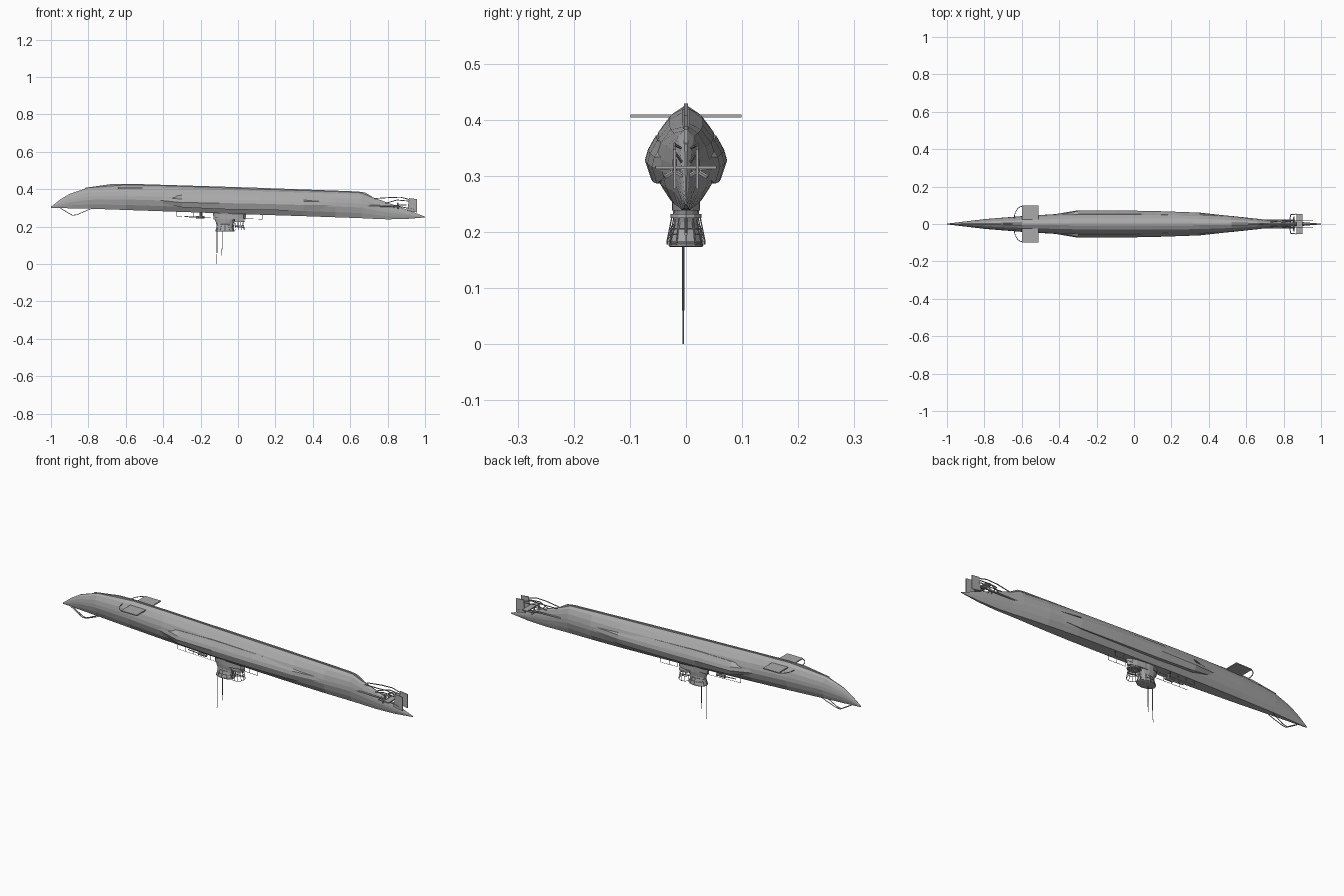
import bpy, bmesh, math
from mathutils import Vector

cube = bpy.data.objects.get("Cube")
if cube:
    bpy.data.objects.remove(cube)

grey = bpy.data.materials.new("hull grey")
grey.use_nodes = True
colour = (0.4, 0.4, 0.4, 1)
grey.diffuse_color = colour
grey.node_tree.nodes["Principled BSDF"].inputs["Base Color"].default_value = colour


def finish(name, bm):
    bmesh.ops.recalc_face_normals(bm, faces=bm.faces)
    mesh = bpy.data.meshes.new(name)
    bm.to_mesh(mesh)
    bm.free()
    mesh.materials.append(grey)
    ob = bpy.data.objects.new(name, mesh)
    bpy.context.collection.objects.link(ob)
    return ob


def loft(name, rings):
    """Skin closed rings of equal point count and cap both ends."""
    bm = bmesh.new()
    loops = [[bm.verts.new(p) for p in ring] for ring in rings]
    for a, b in zip(loops, loops[1:]):
        for i in range(len(a)):
            j = (i + 1) % len(a)
            bm.faces.new((a[i], a[j], b[j], b[i]))
    bm.faces.new(loops[0])
    bm.faces.new(loops[-1])
    return finish(name, bm)


def box(name, x, y, z):
    return loft(name, [[(x[0], y[0], h), (x[1], y[0], h), (x[1], y[1], h), (x[0], y[1], h)] for h in z])


def rods(name, paths, r=0.0015, sides=5):
    """Join round bars running along each path of points."""
    bm = bmesh.new()
    for path in paths:
        for a, b in zip(path, path[1:]):
            a, b = Vector(a), Vector(b)
            d = b - a
            m = d.to_track_quat('Z', 'Y').to_matrix().to_4x4()
            m.translation = (a + b) / 2
            bmesh.ops.create_cone(bm, cap_ends=True, segments=sides, radius1=r, radius2=r, depth=d.length, matrix=m)
    return finish(name, bm)


def mirror_y(path):
    return [(x, -y, z) for x, y, z in path]


def both(path):
    return [path, mirror_y(path)]


def deck_z(x):
    return 0.268 - 0.035 * x


# Hull, lying keel upward: x, half width, deck height, keel height
stations = [(-1, .002, .300, .306), (-.95, .008, .299, .345), (-.9, .014, .298, .375),
            (-.8, .026, .296, .409), (-.6, .042, .289, .423), (-.4, .054, .282, .419),
            (-.2, .060, .275, .412), (.1, .060, .264, .401), (.35, .055, .256, .393),
            (.52, .043, .250, .387), (.66, .028, .245, .381), (.72, .021, .242, .357),
            (.8, .016, .239, .328), (.9, .010, .241, .292), (1, .002, .249, .253)]
section = [(.12, 1), (.5, .92), (.82, .75), (.97, .57), (1, .42), (.82, .2), (.5, 0)]
rings = []
for x, w, low, high in stations:
    half = [(x, w * u, low + (high - low) * v) for u, v in section]
    rings.append(half + mirror_y(half)[::-1])
loft("hull", rings)

# Keel bar
keel = [(-.82, .405, .407), (-.68, .41, .427), (-.58, .41, .429), (.1, .39, .408), (.64, .37, .388), (.68, .365, .382), (.72, .345, .358)]
loft("keel", [[(x, -.004, a), (x, .004, a), (x, .004, b), (x, -.004, b)] for x, a, b in keel])

# Saddle tanks: x, bulge, lower edge, ridge, upper edge relative to the deck
tank = [(-.45, .048, .05, .06, .07), (-.3, .073, .025, .05, .09), (-.1, .073, .022, .055, .1),
        (.12, .069, .025, .058, .1), (.35, .061, .03, .06, .095), (.52, .042, .05, .065, .075)]
for side, s in (("left", 1), ("right", -1)):
    loft(side + "_saddle_tank", [[(x, s * .03, deck_z(x) + lo), (x, s * w * .85, deck_z(x) + lo),
                                  (x, s * w, deck_z(x) + mid), (x, s * w * .93, deck_z(x) + mid + .018),
                                  (x, s * w * .74, deck_z(x) + hi), (x, s * .03, deck_z(x) + hi)]
                                 for x, w, lo, mid, hi in tank])

# Forward diving planes with curved guards
for side, s in (("left", 1), ("right", -1)):
    box(side + "_bow_plane", (-.6, -.51), sorted((s * .022, s * .099)), (.404, .409))
    arc = [(-.595 - .045 * math.cos(t * math.pi / 12), s * (.03 + .065 * math.sin(t * math.pi / 12)), .406) for t in range(7)]
    rods(side + "_bow_plane_guard", [arc], .002)

# Bow rail under the stem
rods("bow_rail", both([(-.95, .004, .298), (-.885, .004, .26), (-.86, .005, .264), (-.79, .012, .294)]), .002)

# Stern planes, twin rudders, shafts and propellers
box("stern_plane", (.87, .9), (-.054, .054), (.312, .317))
for side, s in (("left", 1), ("right", -1)):
    y = s * .02
    loft(side + "_rudder", [[(x, y + d, z) for x, z in ((.905, .285), (.957, .276), (.957, .347), (.915, .352))] for d in (-.002, .002)])
    rods(side + "_propeller_shaft", [[(.68, y, .312), (.86, y, .308)]], .004, 8)
    rods(side + "_propeller_blades", [[(.852, y, .308), (.856, y + .021 * math.cos(a), .308 + .021 * math.sin(a))]
                                      for a in (math.pi / 2, math.pi * 7 / 6, math.pi * 11 / 6)], .004)
    rods(side + "_stern_struts", [[(.73, s * .01, .35), (.81, y, .355), (.87, y, .357), (.915, y, .345)],
                                  [(.79, s * .008, .325), (.85, y, .342), (.92, y, .336)],
                                  [(.83, s * .01, .31), (.838, s * .05, .314), (.87, s * .053, .315)],
                                  [(.86, y, .308), (.95, y, .29)],
                                  [(.83, s * .005, .3), (.84, y, .308)]], .0025)


def oval(cx, rx, ry, z, n=12):
    return [(cx + rx * math.cos(i * math.tau / n), ry * math.sin(i * math.tau / n), z) for i in range(n)]


# Conning tower, hanging below the deck, with a flared rim
loft("conning_tower", [oval(-.07, rx, ry, z) for rx, ry, z in
                       ((.06, .026, .28), (.055, .024, .24), (.047, .021, .218), (.044, .024, .205), (.05, .031, .175), (.046, .028, .173))])
loft("tower_base", [oval(-.045, rx, .024, z) for rx, z in ((.09, .28), (.085, .238))])
loft("gun_platform", [oval(0, .035, .028, z) for z in (.232, .225)])

# Open railings round the tower and gun platform
for name, cx, rx, ry, top, low in (("platform_railing", .002, .032, .034, .229, .182),
                                   ("tower_railing", -.07, .05, .034, .212, .178)):
    upper, lower = oval(cx, rx * .75, ry * .72, top), oval(cx, rx, ry, low)
    middle = oval(cx, rx * .88, ry * .87, (top + low) / 2)
    rods(name, [ring + ring[:1] for ring in (upper, middle, lower)] + [list(p) for p in zip(upper, lower)], .0012)
rods("platform_gun", [[(0, 0, .228), (0, 0, .2)], [(-.015, 0, .201), (.035, 0, .196)]], .003, 6)

# Periscopes and aerial
rods("main_periscope", [[(-.112, -.005, .18), (-.112, -.005, .06)]], .002, 8)
rods("main_periscope_tip", [[(-.112, -.005, .06), (-.114, -.005, .015)], [(-.114, -.005, .015), (-.117, -.005, .0)]], .0013)
rods("second_periscope", [[(-.085, -.005, .18), (-.085, -.005, .09), (-.087, -.005, .045)]], .0016)

# Deck gun and pedestal
rods("deck_gun", [[(-.2, 0, .275), (-.2, 0, .248)], [(-.225, 0, .25), (-.18, 0, .25)]], .007, 8)
rods("deck_gun_barrel", [[(-.22, 0, .25), (-.285, 0, .254)]], .0025, 6)

# Deck railings beside the tower
posts = [-.33 + .047 * i for i in range(6)] + [.03, .08, .13]
rods("deck_railing", [p for x in posts for p in both([(x, .024, deck_z(x)), (x, .024, deck_z(x) - .024)])]
     + [p for a, b in ((posts[0], posts[5]), (posts[6], posts[8]))
        for p in both([(a, .024, deck_z(a) - .024), (b, .024, deck_z(b) - .024)])], .001)
